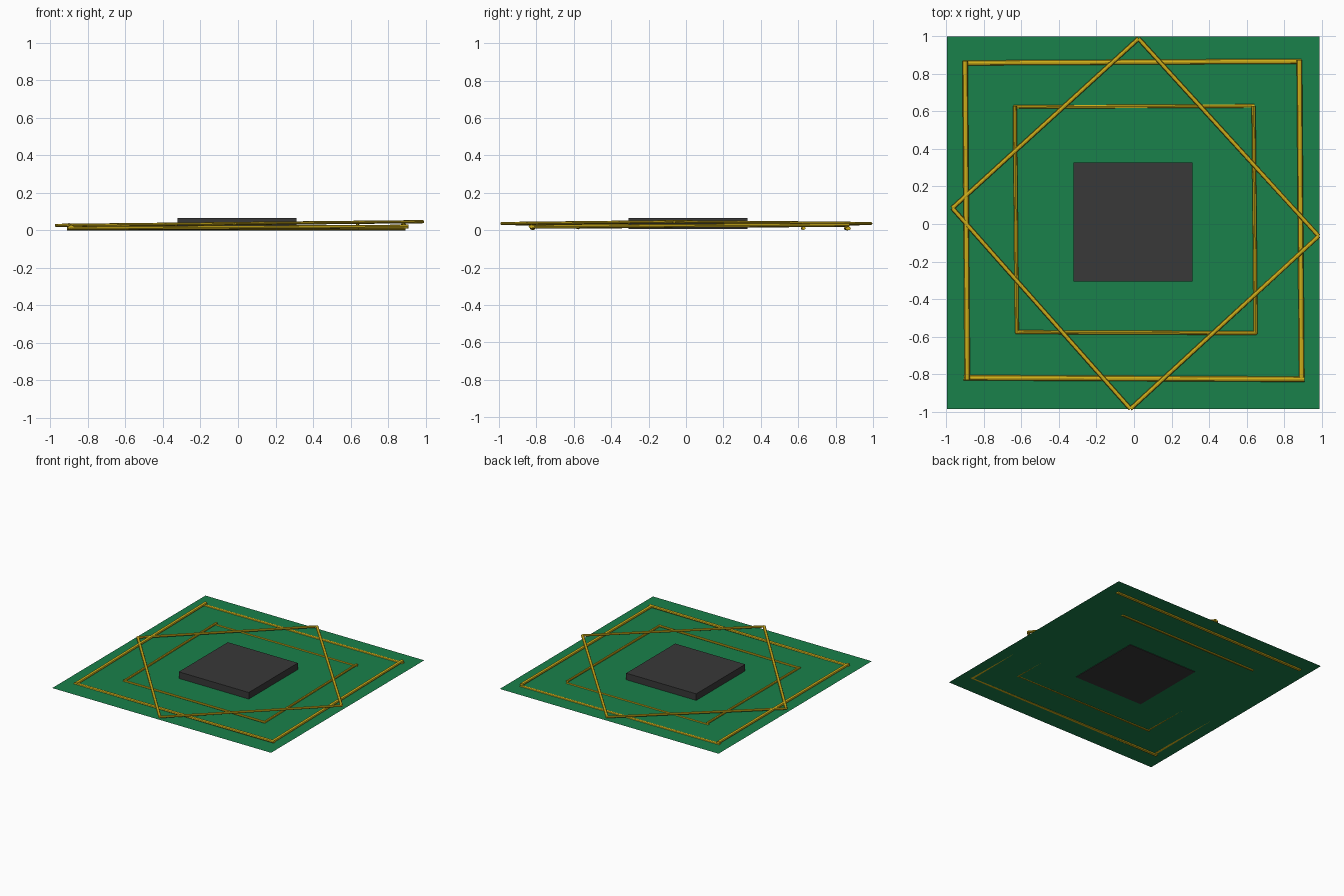
import bpy
from mathutils import Vector, Matrix

if "Cube" in bpy.data.objects:
    bpy.data.objects.remove(bpy.data.objects["Cube"])


def material(name, color):
    mat = bpy.data.materials.new(name)
    mat.diffuse_color = color
    mat.use_nodes = True
    mat.node_tree.nodes["Principled BSDF"].inputs["Base Color"].default_value = mat.diffuse_color
    return mat


GREEN = material("board_green", (0.01, 0.22, 0.07, 1))
GOLD = material("trace_gold", (0.62, 0.42, 0.01, 1))
DARK = material("chip_dark", (0.04, 0.04, 0.04, 1))


def trace(name, a, b, width, height):
    """Straight eight-sided bar between two points, slightly flattened."""
    a, b = Vector(a), Vector(b)
    along = (b - a).normalized()
    side = Vector((0, 0, 1)).cross(along).normalized()
    up = along.cross(side)
    bpy.ops.mesh.primitive_cylinder_add(vertices=8, radius=0.5, depth=1)
    ob = bpy.context.object
    axes = Matrix((side * width, up * height, along * (b - a).length)).transposed()
    ob.data.transform(Matrix.Translation((a + b) / 2) @ axes.to_4x4())
    ob.name = name
    ob.data.materials.append(GOLD)


# Board: a single thin sheet
bpy.ops.mesh.primitive_plane_add(size=1.985, location=(-0.003, 0.0075, 0.012))
board = bpy.context.object
board.name = "circuit_board"
board.data.materials.append(GREEN)

# Central chip
bpy.ops.mesh.primitive_cube_add(size=1, location=(-0.005, 0.011, 0.037))
chip = bpy.context.object
chip.name = "chip"
chip.scale = (0.635, 0.635, 0.058)
chip.data.materials.append(DARK)

# Outer square: four separate, slightly tilted bars
outer = {
    "back": ((-0.91, 0.858, 0.010), (0.893, 0.867, 0.010)),
    "front": ((-0.907, -0.819, 0.011), (0.909, -0.827, 0.020)),
    "left": ((-0.90, 0.869, 0.028), (-0.888, -0.832, 0.018)),
    "right": ((0.881, 0.873, 0.029), (0.893, -0.832, 0.019)),
}
for side, (a, b) in outer.items():
    trace("outer_trace_" + side, a, b, 0.029, 0.020)

# Inner square
inner = {
    "back": ((-0.643, 0.624, 0.010), (0.643, 0.629, 0.010)),
    "front": ((-0.632, -0.576, 0.013), (0.653, -0.581, 0.018)),
    "left": ((-0.635, 0.629, 0.026), (-0.624, -0.58, 0.017)),
    "right": ((0.637, 0.629, 0.027), (0.648, -0.587, 0.018)),
}
for side, (a, b) in inner.items():
    trace("inner_trace_" + side, a, b, 0.021, 0.016)

# Diamond lying across both squares, rising to the right
tips = [(0.024, 0.988, 0.036), (-0.968, 0.085, 0.026),
        (-0.019, -0.985, 0.036), (0.984, -0.064, 0.046)]
for i, tip in enumerate(tips):
    trace("diamond_trace_%d" % (i + 1), tip, tips[(i + 1) % 4], 0.023, 0.017)
